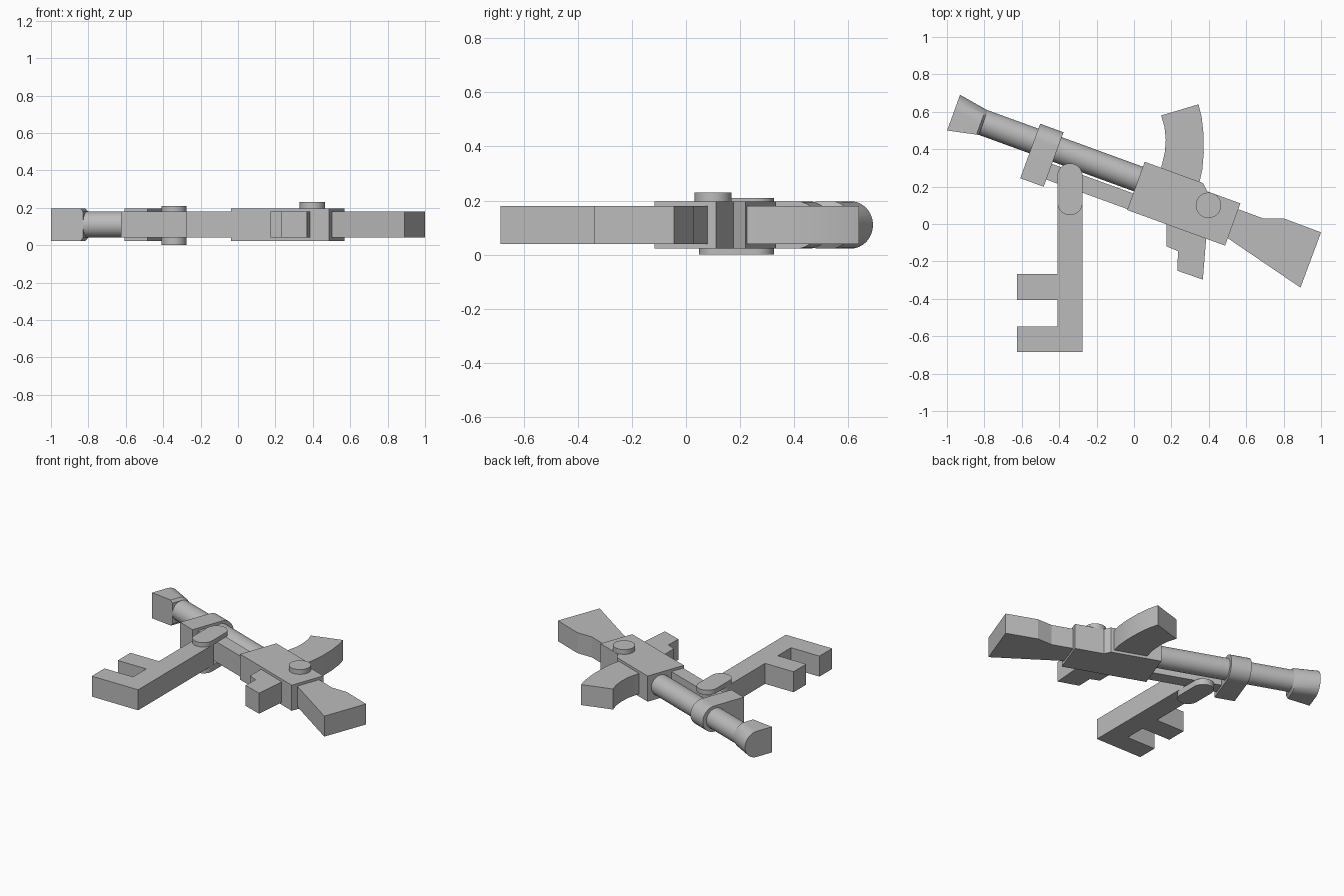
import bpy, bmesh
from math import radians, sin, cos, pi
from mathutils import Matrix

cube = bpy.data.objects.get("Cube")
if cube:
    bpy.data.objects.remove(cube)

grey = bpy.data.materials.new("plain_grey")
grey.use_nodes = True
grey.diffuse_color = (0.5, 0.5, 0.5, 1)
grey.node_tree.nodes["Principled BSDF"].inputs["Base Color"].default_value = (0.5, 0.5, 0.5, 1)

MID = 0.11                      # height of the centre plane
THIN, WIDE = 0.07, 0.0875       # half thicknesses
TILT = Matrix.Rotation(radians(-20), 4, "Z")   # barrel axis direction
FLAT = Matrix.Identity(4)


def finish(name, bm, matrix, smooth=False):
    bmesh.ops.transform(bm, matrix=matrix, verts=bm.verts)
    bmesh.ops.recalc_face_normals(bm, faces=bm.faces)
    mesh = bpy.data.meshes.new(name)
    bm.to_mesh(mesh)
    bm.free()
    mesh.materials.append(grey)
    ob = bpy.data.objects.new(name, mesh)
    bpy.context.collection.objects.link(ob)
    if smooth:
        bpy.ops.object.select_all(action="DESELECT")
        ob.select_set(True)
        bpy.context.view_layer.objects.active = ob
        bpy.ops.object.shade_smooth_by_angle(angle=radians(30))
    return ob


def loft(name, rings, matrix=FLAT, smooth=False):
    """Skin between matching rings of points and cap both ends."""
    bm = bmesh.new()
    loops = [[bm.verts.new(p) for p in ring] for ring in rings]
    n = len(loops[0])
    for a, b in zip(loops, loops[1:]):
        for i in range(n):
            j = (i + 1) % n
            bm.faces.new((a[i], a[j], b[j], b[i]))
    bm.faces.new(loops[0])
    bm.faces.new(loops[-1])
    return finish(name, bm, matrix, smooth)


def slab(name, outline, z0, z1, matrix=FLAT, smooth=False):
    return loft(name, [[(x, y, z) for x, y in outline] for z in (z0, z1)], matrix, smooth)


def thin_slab(name, outline, matrix=FLAT, smooth=False):
    return slab(name, outline, MID - THIN, MID + THIN, matrix, smooth)


def arc(cx, cy, r, start, end, n=20):
    angles = [radians(start + (end - start) * i / n) for i in range(n + 1)]
    return [(cx + r * cos(a), cy + r * sin(a)) for a in angles]


def d_ring(s, low, spring, high, half, n=24):
    """Square below, rounded above, at position s along the barrel."""
    top = [(s, spring + (high - spring) * sin(pi * i / n), MID + half * cos(pi * i / n))
           for i in range(n + 1)]
    return top + [(s, low, MID - half), (s, low, MID + half)]


# Receiver with its stepped rear
slab("receiver", [(-0.06, 0.058), (0.497, 0.058), (0.497, 0.298), (0.307, 0.298),
                  (0.272, 0.332), (-0.06, 0.332)], MID - WIDE, MID + WIDE, TILT)

# Barrel, barrel band and flared muzzle
loft("barrel", [[(s, 0.234 + THIN * cos(2 * pi * i / 40), MID + THIN * sin(2 * pi * i / 40))
                 for i in range(40)] for s in (-0.95, -0.05)], TILT, True)
loft("barrel_band", [d_ring(s, 0.022, 0.245, 0.332, WIDE) for s in (-0.655, -0.522)], TILT, True)
loft("muzzle", [d_ring(-1.11, 0.128, 0.243, 0.331, WIDE),
                d_ring(-0.955, 0.161, 0.225, 0.305, WIDE),
                d_ring(-0.942, 0.164, 0.23, 0.303, THIN)], TILT, True)

# Handguard under the barrel
thin_slab("handguard", [(-0.53, 0.063), (-0.05, 0.063), (-0.05, 0.152), (-0.53, 0.152)], TILT)

# Shoulder stock
thin_slab("stock", [(0.45, 0.11), (0.555, 0.08), (0.69, 0.03), (0.80, 0.03),
                    (1.0, -0.045), (0.89, -0.34), (0.50, -0.075), (0.45, -0.03)])

# Grip with trigger step
thin_slab("grip", [(0.175, 0.05), (0.175, -0.12), (0.235, -0.145), (0.232, -0.25),
                   (0.368, -0.297), (0.388, -0.05)])

# Curved magazine
thin_slab("magazine", [(0.13, 0.25), (0.15, 0.32), (0.165, 0.385), (0.17, 0.45),
                       (0.163, 0.52), (0.145, 0.58), (0.345, 0.64), (0.362, 0.57),
                       (0.372, 0.48), (0.373, 0.38), (0.365, 0.29), (0.345, 0.2)],
          smooth=True)

# Round knob on the receiver
slab("knob", arc(0.398, 0.1, 0.068, 0, 351, 39), 0.18, 0.23, smooth=True)

# Hinged key with a rounded head
thin_slab("key_shaft", [(-0.41, -0.685), (-0.275, -0.685)]
          + arc(-0.3425, 0.115, 0.0675, 0, 180), smooth=True)
for name, y in (("key_tooth_end", -0.685), ("key_tooth_inner", -0.405)):
    thin_slab(name, [(-0.625, y), (-0.40, y), (-0.40, y + 0.137), (-0.625, y + 0.137)])

# Hinge plates above and below
capsule = arc(-0.3425, 0.257, 0.0675, 0, 180) + arc(-0.3425, 0.115, 0.0675, 180, 360)
slab("hinge_plate_top", capsule, 0.178, 0.21, smooth=True)
slab("hinge_plate_bottom", capsule, 0.0, 0.042, smooth=True)
